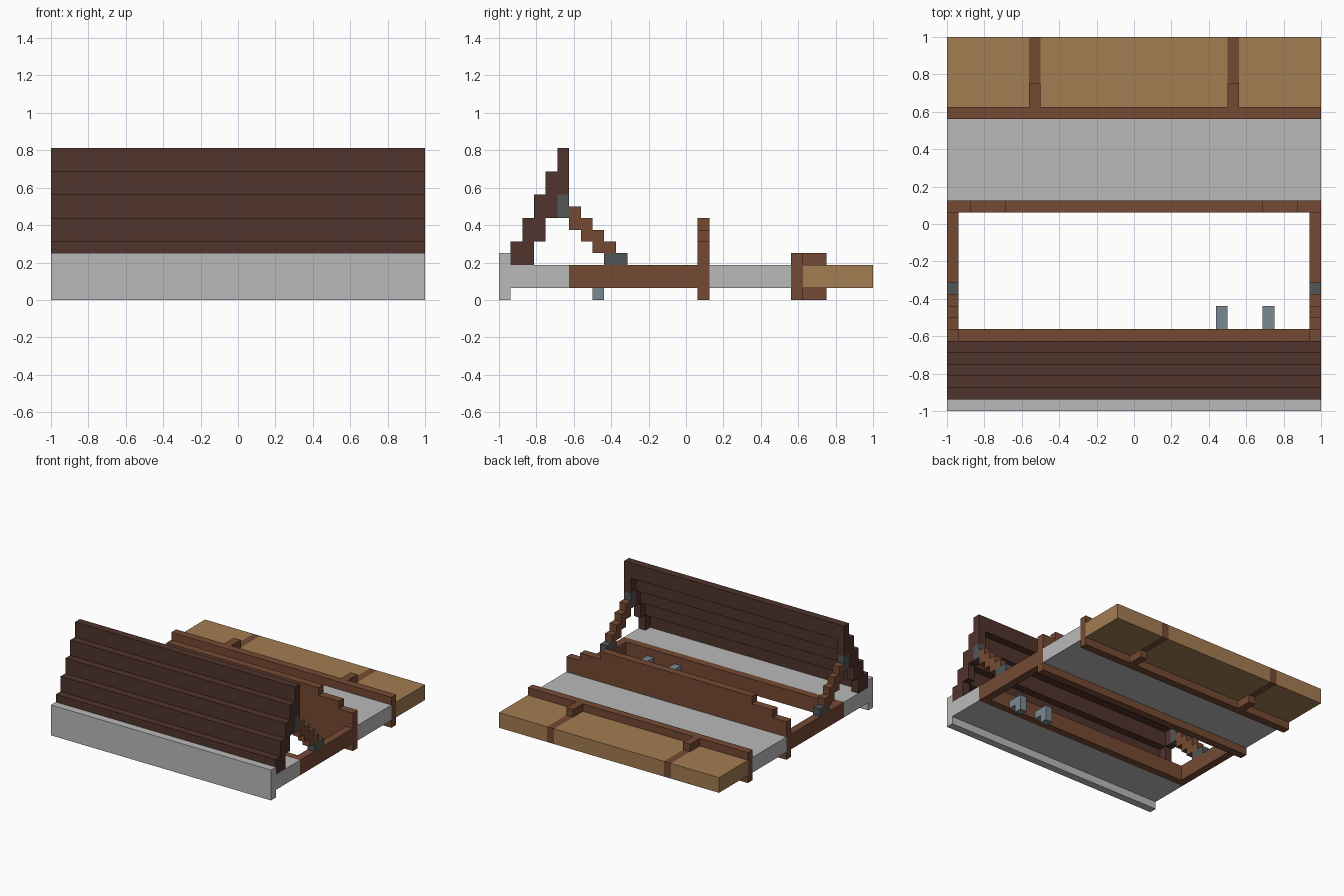
import bpy
import bmesh
from mathutils import Vector

cube = bpy.data.objects.get("Cube")
if cube:
    bpy.data.objects.remove(cube, do_unlink=True)

UNIT = 1 / 16  # every part sits on this block grid


def material(name, rgb):
    """Flat colour given as display values, stored as linear."""
    linear = [((c / 255 + 0.055) / 1.055) ** 2.4 for c in rgb]
    mat = bpy.data.materials.new(name)
    mat.use_nodes = True
    mat.diffuse_color = (*linear, 1)
    bsdf = mat.node_tree.nodes["Principled BSDF"]
    bsdf.inputs["Base Color"].default_value = (*linear, 1)
    bsdf.inputs["Roughness"].default_value = 0.9
    return mat


STONE = material("pale stone", (186, 186, 186))
DARK = material("dark wood", (80, 51, 44))
WOOD = material("brown wood", (117, 74, 52))
TAN = material("tan wood", (164, 125, 82))
IRON = material("dark iron", (82, 86, 86))
STEEL = material("blue steel", (122, 138, 146))


def prism(name, mat, outline, start, depth):
    """Extrude a closed outline of grid points by the depth vector."""
    bm = bmesh.new()
    base = bm.faces.new([bm.verts.new((Vector(start) + Vector(p)) * UNIT) for p in outline])
    top = bmesh.ops.extrude_face_region(bm, geom=[base])["geom"]
    moved = [g for g in top if isinstance(g, bmesh.types.BMVert)]
    bmesh.ops.translate(bm, verts=moved, vec=Vector(depth) * UNIT)
    bmesh.ops.recalc_face_normals(bm, faces=bm.faces)
    mesh = bpy.data.meshes.new(name)
    bm.to_mesh(mesh)
    bm.free()
    mesh.materials.append(mat)
    obj = bpy.data.objects.new(name, mesh)
    bpy.context.collection.objects.link(obj)
    return obj


def box(name, mat, x, y, z):
    """Block spanning the given grid ranges."""
    outline = [(x[0], y[0], 0), (x[1], y[0], 0), (x[1], y[1], 0), (x[0], y[1], 0)]
    return prism(name, mat, outline, (0, 0, z[0]), (0, 0, z[1] - z[0]))


def pair(name, mat, x, y, z):
    """Matching blocks on the left and right."""
    box("left_" + name, mat, x, y, z)
    box("right_" + name, mat, (-x[1], -x[0]), y, z)


FULL = (-16, 16)
SLAB = (1, 3)
END = (15, 16)

# Front stone ledge with its upright lip
lip = [(-16, 0), (-15, 0), (-15, 1), (-10, 1), (-10, 3), (-15, 3), (-15, 4), (-16, 4)]
prism("front_ledge", STONE, [(0, y, z) for y, z in lip], (-16, 0, 0), (32, 0, 0))

# Open wooden frame
pair("side_rail", WOOD, END, (-10, 1), SLAB)
box("front_rail", WOOD, (-15, 15), (-10, -9), SLAB)

# Back board with a stepped top edge
half = [(16, 0), (16, 5), (14, 5), (14, 6), (11, 6), (11, 7)]
board = half + [(-x, z) for x, z in reversed(half)]
prism("stepped_board", WOOD, [(x, 0, z) for x, z in board], (0, 1, 0), (0, 1, 0))

# Rear stone slab and cross beam
box("rear_slab", STONE, FULL, (2, 9), SLAB)
box("cross_beam", WOOD, FULL, (9, 10), (0, 4))

# Tan deck split by two flush straps with brackets
box("deck_centre", TAN, (-8, 8), (10, 16), SLAB)
pair("deck_side", TAN, (9, 16), (10, 16), SLAB)
pair("strap", WOOD, (8, 9), (12, 16), SLAB)
pair("bracket", WOOD, (8, 9), (10, 12), (0, 4))

# Raised lid: overlapping planks with end battens behind them
for i in range(5):
    y, z = i - 15, 2 * i + 3
    box(f"lid_plank_{i}", DARK, FULL, (y, y + 1), (z, z + 2))
    if i < 4:
        pair(f"lid_batten_{i}", DARK, END, (y + 1, y + 2), (z, z + 2))

# Stepped lid stays with iron ends
pair("stay_hinge", IRON, END, (-11, -10), (7, 9))
for i in range(4):
    low = max(6 - i, 4)
    pair(f"stay_{i}", WOOD, END, (i - 10, i - 9), (low, 8 - i))
pair("stay_foot", IRON, END, (-7, -5), (3, 4))

# Hooks hanging inside the front rail
hook = [(-9, 1), (-8, 1), (-8, 0), (-7, 0), (-7, 2), (-9, 2)]
for x in (7, 11):
    prism("hook", STEEL, [(0, y, z) for y, z in hook], (x, 0, 0), (1, 0, 0))
